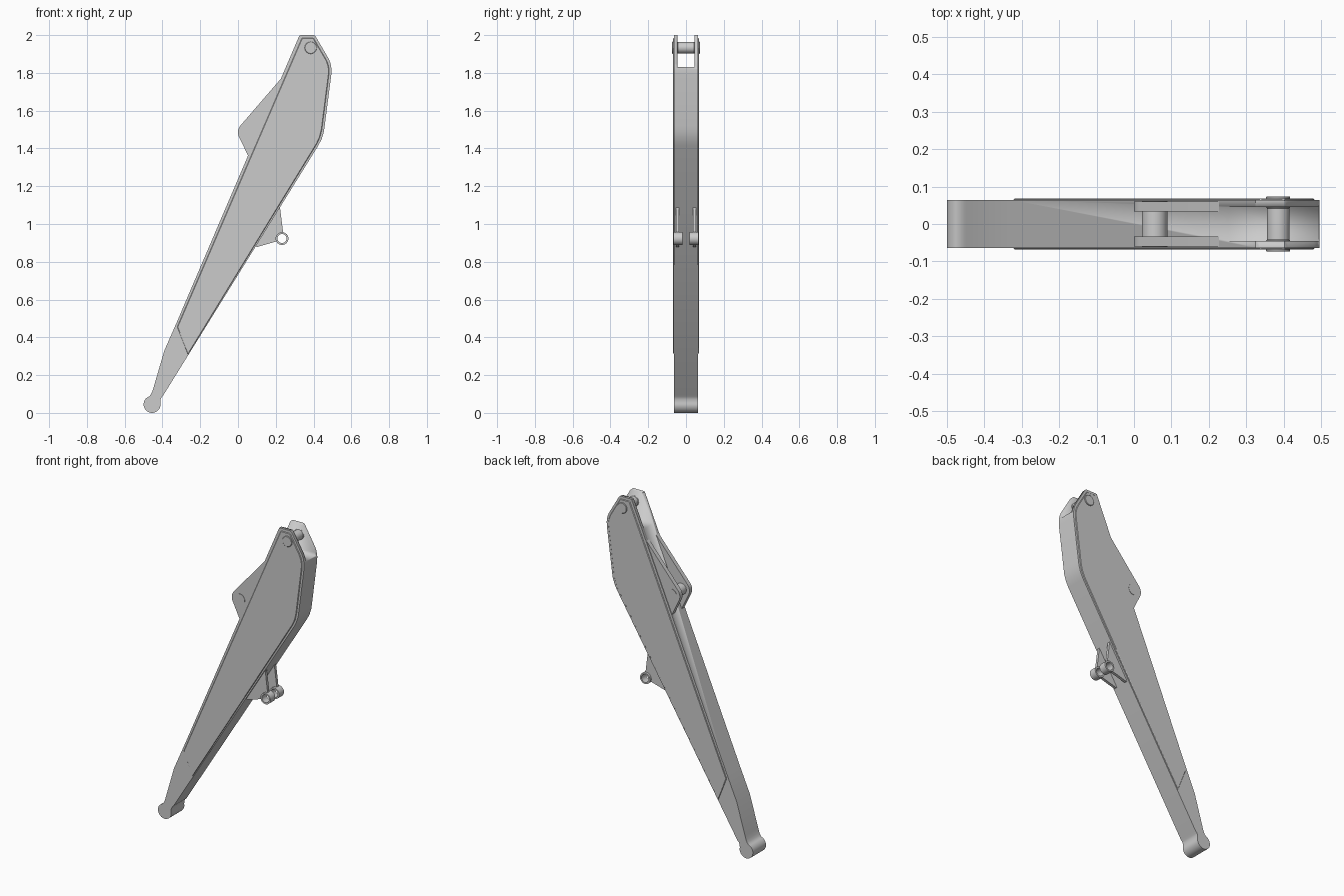
import bpy, bmesh
from math import sin, cos, radians

if "Cube" in bpy.data.objects:
    bpy.data.objects.remove(bpy.data.objects["Cube"])


def arc(cx, cz, r, a0, a1, n):
    return [(cx + r * cos(radians(a0 + (a1 - a0) * i / n)),
             cz + r * sin(radians(a0 + (a1 - a0) * i / n))) for i in range(n + 1)]


def finish(bm, name, bevel=0):
    bmesh.ops.recalc_face_normals(bm, faces=bm.faces)
    mesh = bpy.data.meshes.new(name)
    bm.to_mesh(mesh)
    bm.free()
    ob = bpy.data.objects.new(name, mesh)
    bpy.context.collection.objects.link(ob)
    bpy.ops.object.select_all(action='DESELECT')
    ob.select_set(True)
    bpy.context.view_layer.objects.active = ob
    bpy.ops.object.shade_smooth_by_angle(angle=radians(30))
    if bevel:
        m = ob.modifiers.new("edge_bevel", 'BEVEL')
        m.width, m.segments, m.limit_method = bevel, 1, 'ANGLE'
        m.angle_limit = radians(50)
    return ob


def prism(name, pts, y0, y1, bevel=0):
    """Extrude an x-z profile from y0 to y1."""
    bm = bmesh.new()
    f = bm.faces.new([bm.verts.new((x, y0, z)) for x, z in pts])
    new = bmesh.ops.extrude_face_region(bm, geom=[f])["geom"]
    bmesh.ops.translate(bm, vec=(0, y1 - y0, 0),
                        verts=[v for v in new if isinstance(v, bmesh.types.BMVert)])
    return finish(bm, name, bevel)


def disc(name, cx, cz, r, y0, y1, bevel=0):
    return prism(name, arc(cx, cz, r, 0, 348.75, 31), y0, y1, bevel)


def tube(name, cx, cz, r_out, r_in, y0, y1, n=32):
    bm = bmesh.new()
    loops = [[bm.verts.new((x, y, z)) for x, z in arc(cx, cz, r, 0, 360 - 360 / n, n - 1)]
             for r, y in ((r_out, y0), (r_out, y1), (r_in, y1), (r_in, y0))]
    for k in range(4):
        a, b = loops[k], loops[(k + 1) % 4]
        for i in range(n):
            j = (i + 1) % n
            bm.faces.new((a[i], a[j], b[j], b[i]))
    return finish(bm, name)


# Box-section arm with the rounded foot boss
arm_profile = ([(0.325, 1.998), (-0.325, 0.478), (-0.39, 0.33), (-0.447, 0.135),
                (-0.454, 0.112), (-0.461, 0.098)]
               + arc(-0.455, 0.045, 0.045, 108, 372, 24)
               + [(-0.410, 0.072), (-0.404, 0.085), (-0.395, 0.094),
                  (0.425, 1.415), (0.443, 1.45), (0.455, 1.49), (0.459, 1.52),
                  (0.494, 1.79), (0.495, 1.82), (0.490, 1.85), (0.480, 1.875),
                  (0.411, 1.993), (0.402, 2.0), (0.335, 2.0)])
arm = prism("arm_box", arm_profile, -0.064, 0.064)

# Slot for the fork at the top
cutter = prism("fork_slot_cutter", [(0.1, 1.83), (0.7, 1.83), (0.7, 2.2), (0.1, 2.2)],
               -0.045, 0.045)
cutter.hide_render = True
cutter.hide_viewport = True
cut = arm.modifiers.new("fork_slot", 'BOOLEAN')
cut.object, cut.operation, cut.solver = cutter, 'DIFFERENCE', 'EXACT'

# Raised side plate outline
plate = [(0.338, 1.984), (-0.322, 0.455), (-0.265, 0.31), (0.418, 1.425), (0.434, 1.46),
         (0.444, 1.50), (0.481, 1.79), (0.482, 1.82), (0.477, 1.845), (0.468, 1.868),
         (0.400, 1.984)]

# Rear cylinder bracket: teardrop lug
rear_lug = ([(0.245, 1.79)] + arc(0.057, 1.485, 0.057, 138, 210, 12)
            + [(0.058, 1.352), (0.09, 1.38), (0.25, 1.75)])

# Front bracket: web hugging the outside of its ring
front_web = ([(0.222, 1.09), (0.239, 0.953)] + arc(0.233, 0.923, 0.029, 80, 215, 10)
             + [(0.205, 0.908), (0.10, 0.878), (0.06, 0.90), (0.19, 1.09)])

for side, s in (("front", -1), ("back", 1)):
    prism("side_plate_" + side, plate, s * 0.06, s * 0.068, 0.003)
    prism("rear_lug_" + side, rear_lug, s * 0.034, s * 0.060)
    prism("front_web_" + side, front_web, s * 0.036, s * 0.053)
    tube("front_ring_" + side, 0.233, 0.923, 0.034, 0.024, s * 0.019, s * 0.066)
    disc("fork_pin_cap_" + side, 0.385, 1.933, 0.032, s * 0.042, s * 0.074, 0.002)

# Cross pins
disc("fork_pin", 0.385, 1.933, 0.030, -0.05, 0.05)
disc("rear_lug_pin", 0.055, 1.485, 0.034, -0.062, 0.062)
